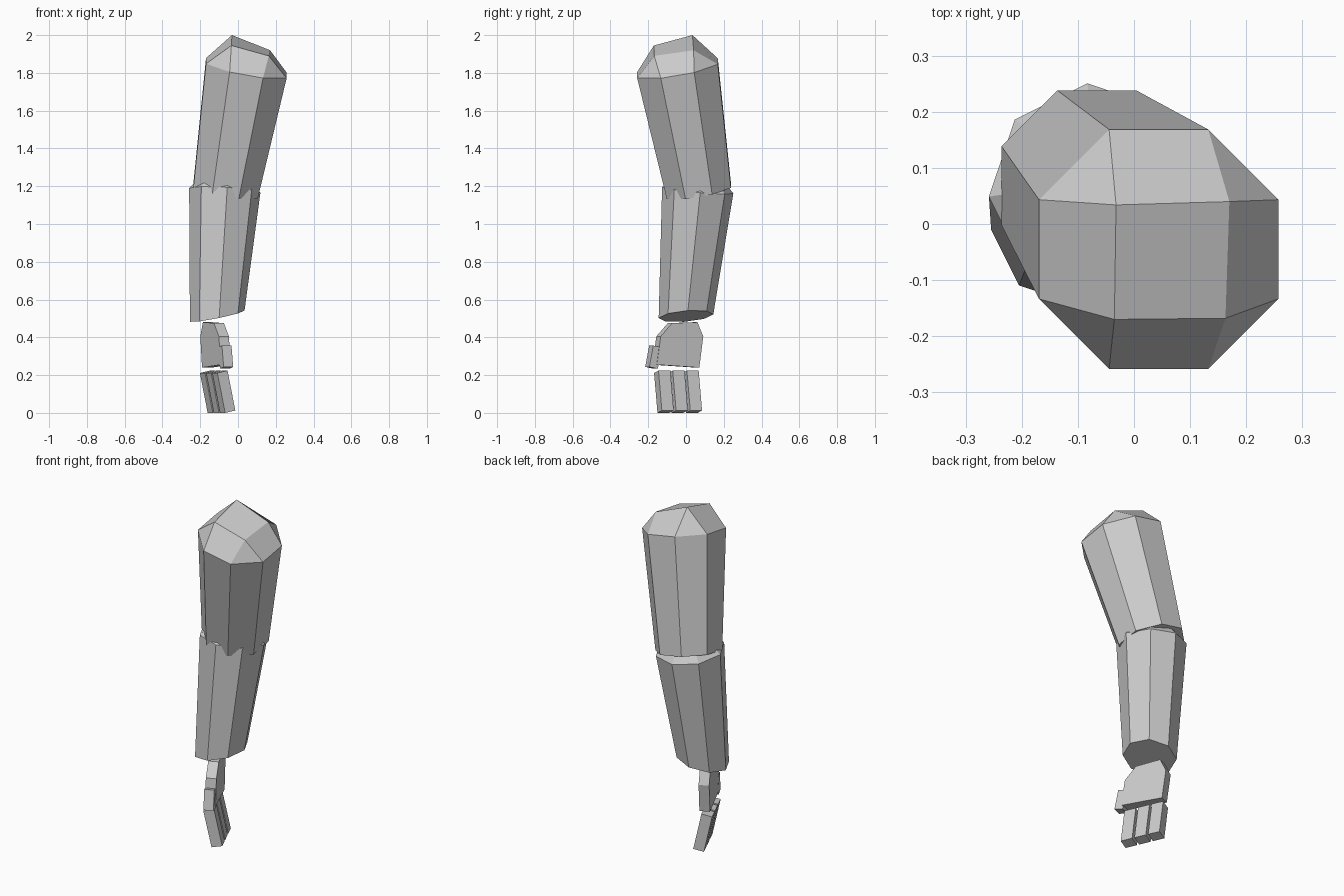
import bpy, bmesh, math
from mathutils import Matrix, Vector

if "Cube" in bpy.data.objects:
    bpy.data.objects.remove(bpy.data.objects["Cube"])


def finish(name, bm, matrix=None):
    bmesh.ops.recalc_face_normals(bm, faces=bm.faces[:])
    if matrix:
        bm.transform(matrix)
    mesh = bpy.data.meshes.new(name)
    bm.to_mesh(mesh)
    bm.free()
    obj = bpy.data.objects.new(name, mesh)
    bpy.context.collection.objects.link(obj)
    return obj


def ring(bm, centre, radius, phase, slope):
    """Octagon about a centre, lying in a sloped plane."""
    verts = []
    for i in range(8):
        a = math.radians(phase + 45 * i)
        dx, dy = radius * math.cos(a), radius * math.sin(a)
        verts.append(bm.verts.new(Vector(centre) + Vector((dx, dy, slope[0] * dx + slope[1] * dy))))
    return verts


def bridge(bm, a, b):
    for i in range(len(a)):
        j = (i + 1) % len(a)
        bm.faces.new((a[i], a[j], b[j], b[i]))


# Upper arm: tapered octagon with a four-cornered shoulder cap
bm = bmesh.new()
low = ring(bm, (-0.066, 0.068, 1.175), 0.184, 22.5, (-0.18, 0.17))
high = ring(bm, (0.044, -0.045, 1.825), 0.231, 22.5, (-0.18, 0.17))
bm.faces.new(low)
bridge(bm, low, high)
cap = [bm.verts.new(p) for p in ((0.17, 0.04, 1.92), (-0.032, 0.034, 2.0),
                                 (-0.035, -0.17, 1.945), (0.163, -0.168, 1.89))]
bm.faces.new(cap)
for i in range(4):
    k = 2 * i
    bm.faces.new((high[k], high[k + 1], cap[i]))
    bm.faces.new((high[k + 1], high[(k + 2) % 8], cap[(i + 1) % 4], cap[i]))
finish("upper_arm", bm)

# Forearm: tapered octagon, chamfered at the elbow, cut obliquely at the wrist
bm = bmesh.new()
rings = [ring(bm, (-0.11, 0.0, 0.512), 0.145, 4, (0.2, 0.08)),
         ring(bm, (-0.07, 0.062, 1.178), 0.189, 4, (-0.06, -0.09)),
         ring(bm, (-0.068, 0.065, 1.215), 0.155, 4, (-0.06, -0.09))]
bm.faces.new(rings[0])
bridge(bm, rings[0], rings[1])
bridge(bm, rings[1], rings[2])
bm.faces.new(rings[2])
finish("forearm", bm)

# Hand frame: local x across the palm, local y through its thickness
hand = Matrix.Rotation(math.atan2(-0.9165, 0.4), 4, 'Z')


def box(name, size, place):
    bm = bmesh.new()
    bmesh.ops.create_cube(bm, size=1, matrix=Matrix.Diagonal((*size, 1)))
    return finish(name, bm, place)


# Palm: extruded outline narrowing to the wrist
bm = bmesh.new()
outline = [(-0.097, 0.24), (0.148, 0.255), (0.126, 0.405), (0.06, 0.475), (-0.086, 0.48), (-0.12, 0.405)]
front = [bm.verts.new((u, -0.029, z)) for u, z in outline]
back = [bm.verts.new((u, 0.029, z)) for u, z in outline]
bm.faces.new(front)
bm.faces.new(back)
bridge(bm, front, back)
finish("palm", bm, Matrix.Translation((-0.125, -0.03, 0)) @ hand)

# Thumb
box("thumb", (0.05, 0.055, 0.115),
    Matrix.Translation((-0.065, -0.172, 0.295)) @ hand @ Matrix.Rotation(-0.2, 4, 'Y'))

# Three fingers, bent forward from the palm
bend = Matrix.Rotation(math.radians(12), 4, 'X')
for i in range(3):
    place = (Matrix.Translation((-0.108, -0.042, 0.112)) @ hand @ bend
             @ Matrix.Translation(((i - 1) * 0.082, 0, 0)))
    box(f"finger_{i + 1}", (0.068, 0.06, 0.216), place)
